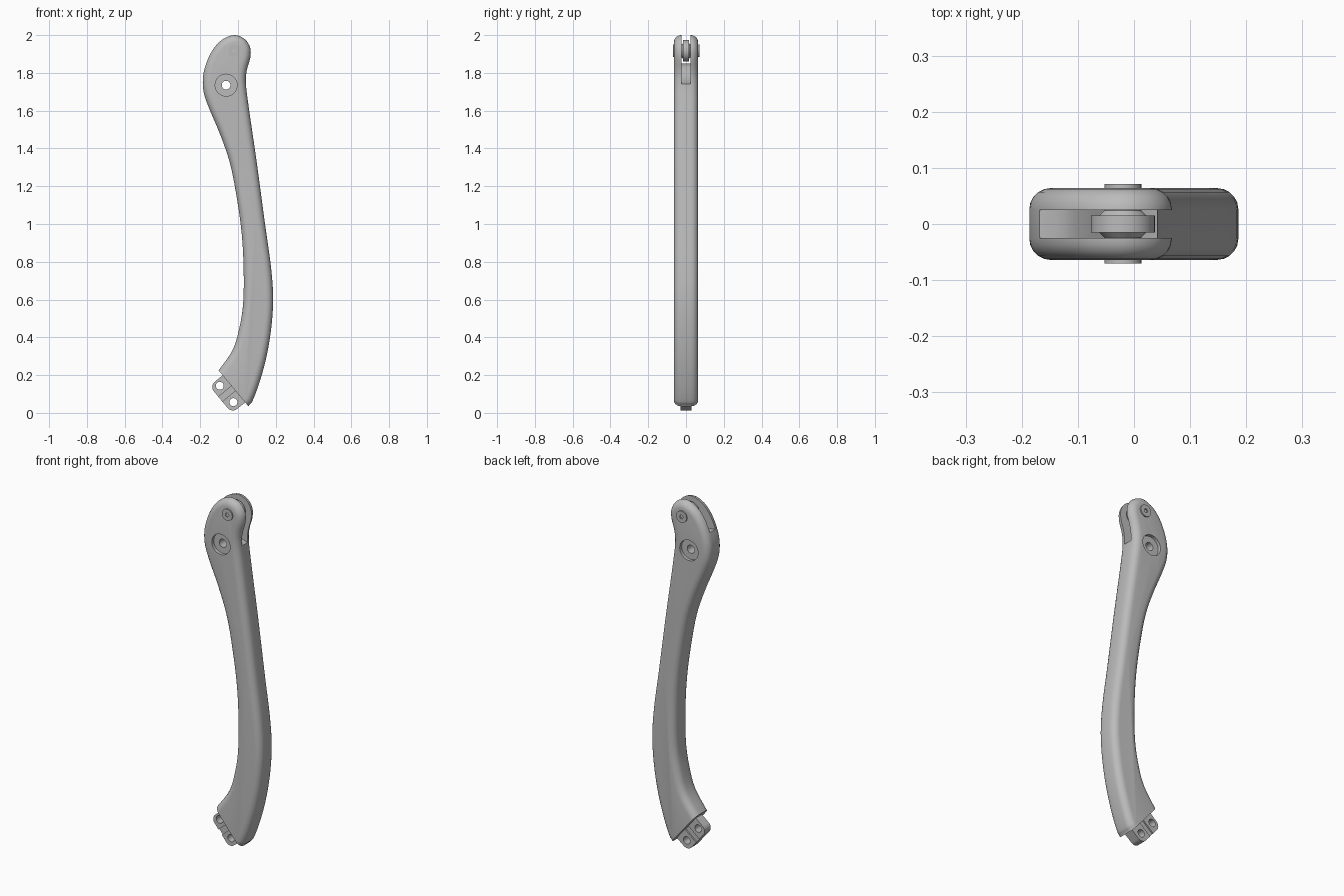
import bpy, bmesh, math
from mathutils import Vector, Matrix

cube = bpy.data.objects.get("Cube")
if cube:
    bpy.data.objects.remove(cube, do_unlink=True)

grey = bpy.data.materials.new("satin_grey")
grey.use_nodes = True
grey.diffuse_color = (0.5, 0.5, 0.5, 1)
grey.node_tree.nodes["Principled BSDF"].inputs["Base Color"].default_value = (0.5, 0.5, 0.5, 1)


def finish(bm, name):
    bmesh.ops.recalc_face_normals(bm, faces=bm.faces[:])
    mesh = bpy.data.meshes.new(name)
    bm.to_mesh(mesh)
    bm.free()
    mesh.materials.append(grey)
    obj = bpy.data.objects.new(name, mesh)
    bpy.context.collection.objects.link(obj)
    return obj


def activate(obj):
    bpy.ops.object.select_all(action='DESELECT')
    obj.select_set(True)
    bpy.context.view_layer.objects.active = obj


def smooth(obj, angle=30):
    activate(obj)
    bpy.ops.object.shade_smooth_by_angle(angle=math.radians(angle))


def cut(obj, cutter):
    """Subtract the cutter and throw it away."""
    cutter.hide_render = True
    activate(obj)
    mod = obj.modifiers.new("cut", 'BOOLEAN')
    mod.operation, mod.solver, mod.object = 'DIFFERENCE', 'EXACT', cutter
    bpy.ops.object.modifier_apply(modifier=mod.name)
    bpy.data.objects.remove(cutter, do_unlink=True)


def prism(points, y0, y1):
    """Extrude an x-z outline along y."""
    bm = bmesh.new()
    face = bm.faces.new([bm.verts.new((x, y0, z)) for x, z in points])
    new = bmesh.ops.extrude_face_region(bm, geom=[face])["geom"]
    verts = [v for v in new if isinstance(v, bmesh.types.BMVert)]
    bmesh.ops.translate(bm, verts=verts, vec=(0, y1 - y0, 0))
    return bm


def lathe(name, x, z, profile, sides=40):
    """Turn a (radius, y) profile about an axis along y."""
    bm = bmesh.new()
    rings = []
    for r, y in profile:
        rings.append([bm.verts.new((x + r * math.cos(2 * math.pi * i / sides), y,
                                    z + r * math.sin(2 * math.pi * i / sides)))
                      for i in range(sides)])
    for a, b in zip(rings, rings[1:]):
        for i in range(sides):
            j = (i + 1) % sides
            bm.faces.new((a[i], a[j], b[j], b[i]))
    bm.faces.new(rings[0])
    bm.faces.new(rings[-1])
    return finish(bm, name)


def cylinder(name, x, z, r, y0, y1, sides=40):
    return lathe(name, x, z, [(r, y0), (r, y1)], sides)


def spline(points, steps=4):
    """Catmull-Rom curve through the points."""
    p = [Vector(q) for q in points]
    p = [2 * p[0] - p[1]] + p + [2 * p[-1] - p[-2]]
    out = []
    for a, b, c, d in zip(p, p[1:], p[2:], p[3:]):
        for k in range(steps):
            t = k / steps
            out.append(0.5 * (2 * b + (c - a) * t + (2 * a - 5 * b + 4 * c - d) * t * t
                              + (3 * b - a - 3 * c + d) * t ** 3))
    return out + [p[-2]]


# Frame of the slanted lower end: u runs along the cut, v points outward
mid, u_dir, v_dir = Vector((-.024, .13)), Vector((.64, -.77)), Vector((-.77, -.64))


def lower(u, v):
    return mid + u_dir * u + v_dir * v


# Curved arm body with rounded rims
outline = spline([(0, -.06), (.055, .035), (.075, .06), (.11, .15), (.148, .285),
                  (.175, .44), (.186, .60), (.175, .77), (.143, 1.0), (.1, 1.32),
                  (.058, 1.61), (.042, 1.74), (.046, 1.81), (.065, 1.88), (.064, 1.935),
                  (.034, 1.98), (-.02, 2.0), (-.085, 1.975), (-.135, 1.92), (-.17, 1.845),
                  (-.186, 1.77), (-.18, 1.69), (-.148, 1.6), (-.095, 1.475), (-.042, 1.32),
                  (-.005, 1.13), (.02, .945), (.03, .76), (.027, .575), (.005, .44),
                  (-.03, .33), (-.103, .225), (-.16, .15)])
HALF = .064
bm = prism(outline, -HALF, HALF)
rims = [e for e in bm.edges if abs(e.verts[0].co.y - e.verts[1].co.y) < 1e-5]
bmesh.ops.bevel(bm, geom=rims, offset=.038, segments=5, profile=.5,
                affect='EDGES', clamp_overlap=False)
# Slice off the lower end and close it
hit = bmesh.ops.bisect_plane(bm, geom=bm.verts[:] + bm.edges[:] + bm.faces[:],
                             plane_co=(mid.x, 0, mid.y), plane_no=(v_dir.x, 0, v_dir.y),
                             clear_outer=True)["geom_cut"]
bmesh.ops.holes_fill(bm, edges=[e for e in hit if isinstance(e, bmesh.types.BMEdge)])
arm = finish(bm, "arm_body")

# Fork slot in the head
floor = spline([(-.25, 1.855), (-.14, 1.845), (-.09, 1.82), (-.02, 1.765), (.1, 1.72)])
cut(arm, finish(prism(floor + [Vector((.1, 2.1)), Vector((-.25, 2.1))], -.025, .025), "slot"))

# Pivot hole with a counterbore on each side
PX, PZ = -.063, 1.735
cut(arm, cylinder("pivot_hole", PX, PZ, .023, -.2, .2))
for s in (-1, 1):
    cut(arm, cylinder("counterbore", PX, PZ, .058, s * .046, s * .1))
smooth(arm)

# Roller, its shoulders and the pin through the fork
RX, RZ = -.02, 1.917
smooth(lathe("roller", RX, RZ, [(.032, -.025), (.042, -.015), (.057, -.015),
                                (.057, .015), (.042, .015), (.032, .025)]))
pin = cylinder("roller_pin", RX, RZ, .033, -.07, .071)
for s in (-1, 1):
    cut(pin, cylinder("socket", RX, RZ, .012, s * .055, s * .1, 6))
smooth(pin)

# Mounting tang with rounded outer corners
R = .035
tang_outline = [lower(-.09, -.03), lower(.098, -.03)]
for cu, start in ((.096 - R, 0), (-.09 + R, 90)):
    for k in range(7):
        a = math.radians(start + 15 * k)
        tang_outline.append(lower(cu + R * math.cos(a), .09 - R + R * math.sin(a)))
tang = finish(prism(tang_outline, -.028, .028), "mounting_tang")
for u in (-.057, .056):
    c = lower(u, .047)
    cut(tang, cylinder("bolt_hole", c.x, c.y, .021, -.1, .1))
# Shallow groove between the bolt pads on both faces
for s in (-1, 1):
    corners = [lower(-.016, -.02), lower(.016, -.02), lower(.016, .12), lower(-.016, .12)]
    cut(tang, finish(prism(corners, s * .02, s * .06), "groove"))
smooth(tang)
